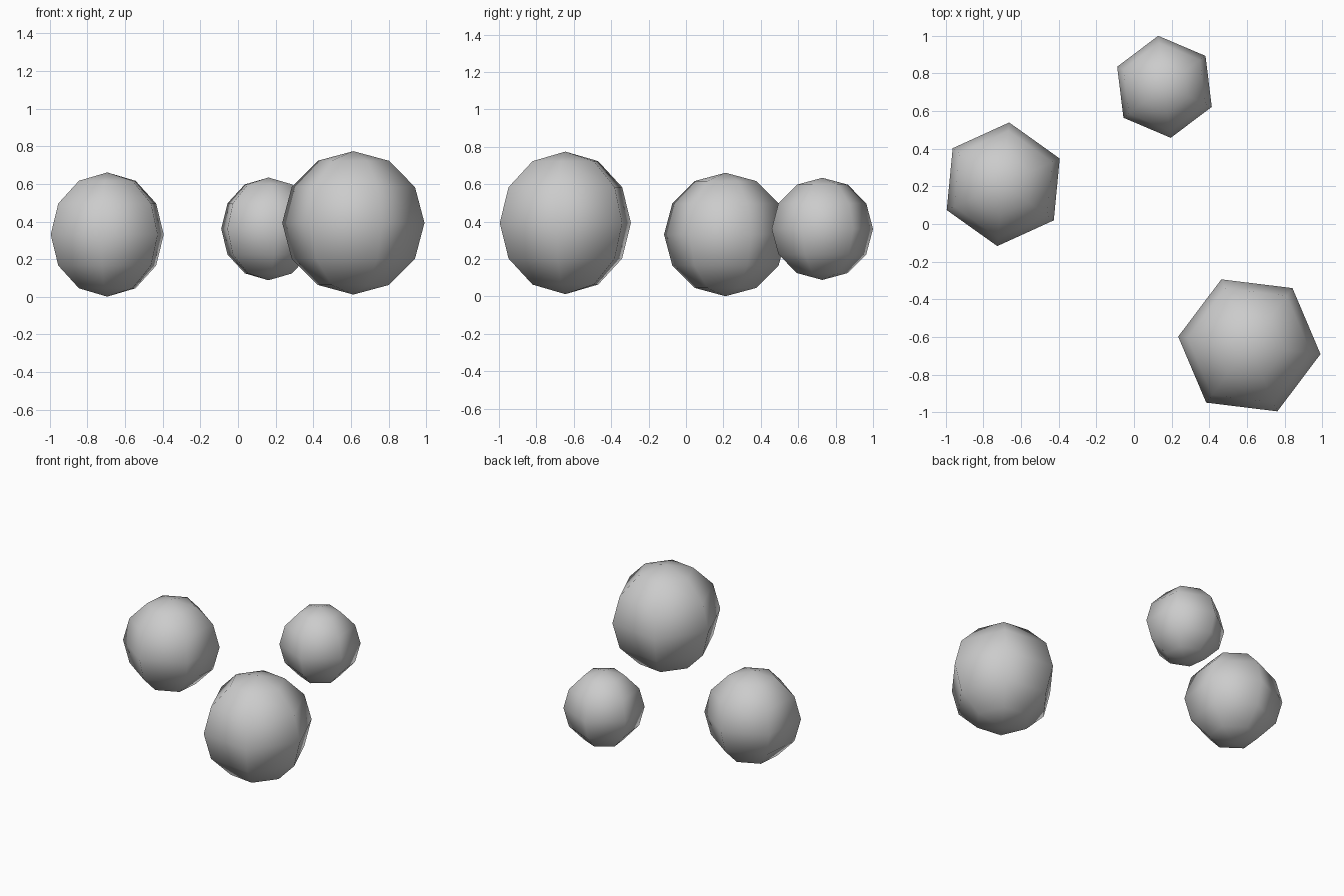
import bpy, math

if "Cube" in bpy.data.objects:
    bpy.data.objects.remove(bpy.data.objects["Cube"])


def ball(name, center, radius, turn):
    """Six-sided low-poly ball with smooth shading."""
    bpy.ops.mesh.primitive_uv_sphere_add(
        segments=6, ring_count=6, radius=radius,
        location=center, rotation=(0, 0, math.radians(turn)))
    bpy.context.object.name = name
    bpy.ops.object.shade_smooth()


# Three separate balls of different sizes, each turned about its upright axis
ball("large_ball", (0.613, -0.645, 0.393), 0.381, 23)
ball("medium_ball", (-0.695, 0.211, 0.331), 0.330, 54.5)
ball("small_ball", (0.162, 0.729, 0.361), 0.273, 67)
